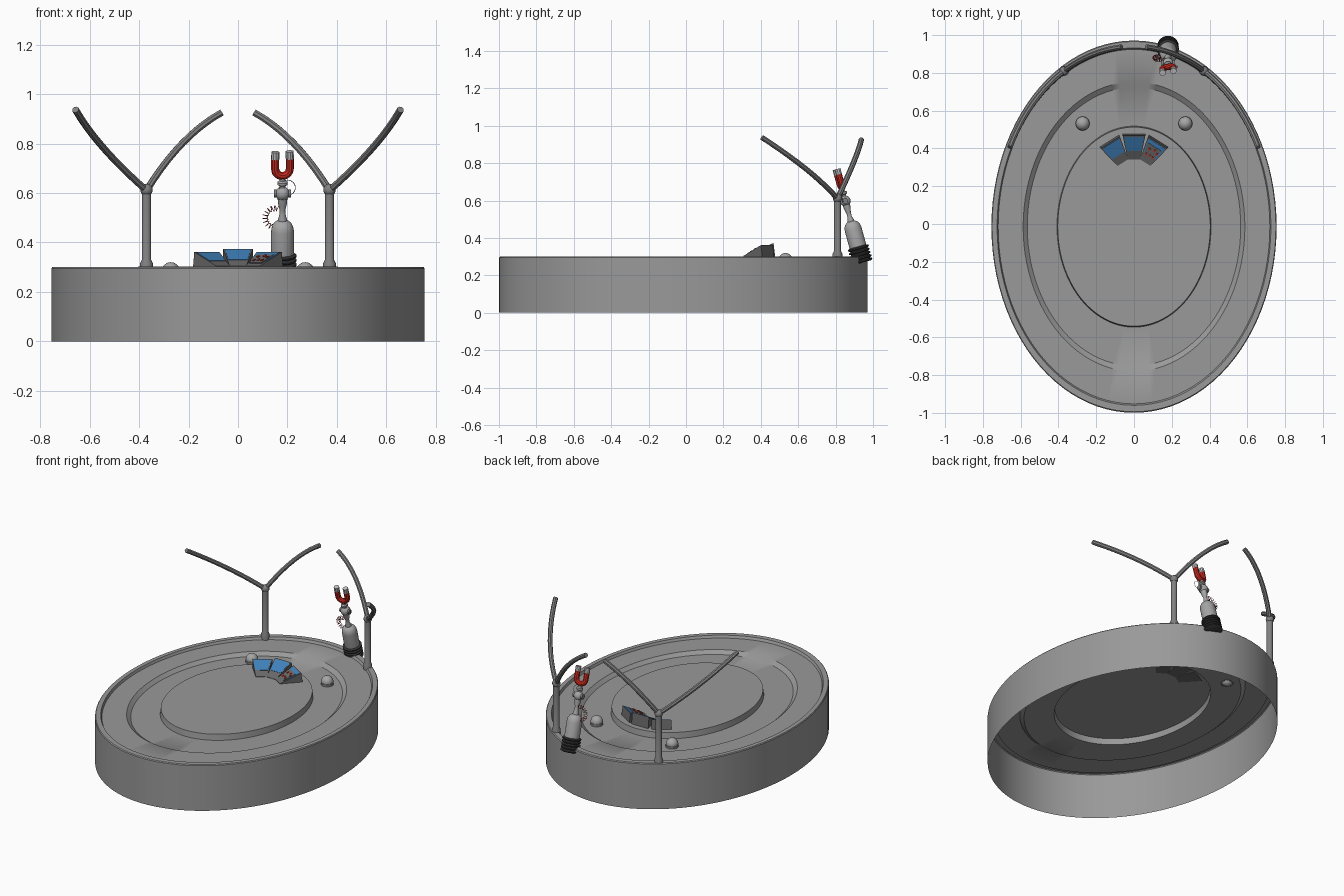
import bpy, bmesh, math
from mathutils import Matrix, Vector

if "Cube" in bpy.data.objects:
    bpy.data.objects.remove(bpy.data.objects["Cube"])

def mat(name, r, g, b):
    m = bpy.data.materials.new(name)
    m.diffuse_color = (r, g, b, 1)
    m.use_nodes = True
    m.node_tree.nodes["Principled BSDF"].inputs["Base Color"].default_value = m.diffuse_color
    return m

DECK = mat("deck grey", .32, .32, .32)
STRUT = mat("strut grey", .22, .22, .22)
METAL = mat("light metal", .38, .38, .38)
RUBBER = mat("black rubber", .035, .035, .035)
CONSOLE = mat("console grey", .14, .14, .14)
BLUE = mat("screen blue", .05, .22, .50)
RED = mat("magnet red", .65, .025, .015)
TIP = mat("pale tip", .55, .55, .55)
WIRE = mat("wire red", .38, .05, .05)

def add(name, me, m, mx=None):
    me.materials.clear()
    me.materials.append(m)
    if mx is not None:
        me.transform(mx)
    ob = bpy.data.objects.new(name, me)
    bpy.context.collection.objects.link(ob)
    return ob

def from_bm(name, bm, m, mx=None):
    me = bpy.data.meshes.new(name)
    bm.to_mesh(me)
    bm.free()
    return add(name, me, m, mx)

def lathe(name, prof, m, mx=None, n=24, sy=1.0):
    """Revolve (radius, z) points listed from the bottom up."""
    bm = bmesh.new()
    rings = [[bm.verts.new((r * math.cos(math.tau * j / n), sy * r * math.sin(math.tau * j / n), z))
              for j in range(n)] for r, z in prof]
    for a, b in zip(rings, rings[1:]):
        for j in range(n):
            k = (j + 1) % n
            bm.faces.new((a[j], a[k], b[k], b[j]))
    bmesh.ops.remove_doubles(bm, verts=bm.verts, dist=1e-5)
    return from_bm(name, bm, m, mx)

def tube(name, pts, r, m, mx=None, res=2, cyclic=False):
    cu = bpy.data.curves.new(name + "_path", 'CURVE')
    cu.dimensions = '3D'
    cu.bevel_depth, cu.bevel_resolution, cu.use_fill_caps = r, res, True
    sp = cu.splines.new('POLY')
    sp.points.add(len(pts) - 1)
    for p, q in zip(sp.points, pts):
        p.co = (*q, 1)
    sp.use_cyclic_u = cyclic
    tmp = bpy.data.objects.new("tmp", cu)
    bpy.context.collection.objects.link(tmp)
    dg = bpy.context.evaluated_depsgraph_get()
    me = bpy.data.meshes.new_from_object(tmp.evaluated_get(dg))
    bpy.data.objects.remove(tmp)
    return add(name, me, m, mx)

def prism(name, low, high, m, mx):
    bm = bmesh.new()
    a = [bm.verts.new(p) for p in low]
    b = [bm.verts.new(p) for p in high]
    bm.faces.new(a)
    bm.faces.new(b)
    for i in range(4):
        j = (i + 1) % 4
        bm.faces.new((a[i], a[j], b[j], b[i]))
    bmesh.ops.recalc_face_normals(bm, faces=bm.faces)
    return from_bm(name, bm, m, mx)

def ball(r, z, n=10):
    return [(r * math.cos(a), z + r * math.sin(a))
            for a in [math.pi * (i / n - .5) for i in range(n + 1)]]

T = Matrix.Translation
CY = -.014

# oval platform: open-bottomed shell with rim, recess and raised centre
lathe("platform", [(.755, 0), (.755, .295), (.751, .3), (.725, .3), (.719, .284), (.587, .284),
                   (.565, .264), (.408, .264), (.404, .302), (0, .302)],
      DECK, T((0, CY, 0)), 96, 1.305)

# pair of forked struts following the rim
def rim(t, z, s):
    return (s * .732 * math.sin(t), .955 * math.cos(t) + CY, z)

T0, N = .53, 10
for s, side in ((-1, "left"), (1, "right")):
    x, y, _ = rim(T0, 0, s)
    lathe(side + "_post", [(.026, .28), (.026, .315), (.019, .33), (.019, .6)], STRUT, T((x, y, 0)), 12)
    lathe(side + "_post_joint", ball(.025, .612), STRUT, T((x, y, 0)), 12)
    for t1, z1, bump, kind in ((1.115, .937, 0, "outer"), (.09, .925, .035, "inner")):
        pts = []
        for i in range(N + 1):
            u = i / N
            pts.append(rim(T0 + (t1 - T0) * u, .61 + (z1 - .61) * u + bump * 4 * u * (1 - u), s))
        tube(f"{side}_{kind}_branch", pts, .0145, STRUT)
    # small dome on the recessed ring
    lathe(side + "_dome", ball(.037, .283), METAL, T((s * .272, .532, 0)), 20)
    lathe(side + "_dome_base", [(.038, .262), (.038, .278), (.03, .282)], STRUT, T((s * .272, .532, 0)), 20)

# three-part console fanned around a pivot
def console(tag, angle, top):
    mx = T((0, .23, 0)) @ Matrix.Rotation(math.radians(angle), 4, 'Z')
    fl, fr, br, bl = (-.033, .112, .3), (.033, .112, .3), (.06, .247, .3), (-.06, .247, .3)
    z0 = .304
    prism(tag + "_console", [fl, fr, br, bl],
          [(-.033, .112, z0), (.033, .112, z0), (.06, .238, top), (-.06, .238, top)], CONSOLE, mx)
    nrm = Vector((0, -(top - z0), .126)).normalized()

    def at(u, v, h):
        return Vector((u * (.033 + .027 * v), .112 + .126 * v, z0 + (top - z0) * v)) + nrm * h

    def plate(name, u0, u1, v0, v1, h, m):
        q = ((u0, v0), (u1, v0), (u1, v1), (u0, v1))
        prism(name, [at(u, v, -.001) for u, v in q], [at(u, v, h) for u, v in q], m, mx)
    plate(tag + "_screen", -.9, .9, .36, .95, .002, BLUE)
    return plate

console("centre", 0, .373)
console("left", 32, .361)
plate = console("right", -32, .361)
plate("button_panel", -.8, .75, .2, .78, .004, CONSOLE)
for i, (u, v) in enumerate([(-.55, .3), (-.1, .32), (.35, .3), (-.5, .55), (.05, .6), (.45, .52)]):
    plate(f"button_{i}", u, u + .2, v, v + .09, .008, RED)

# leaning magnet arm
A = T((.18, .943, .268)) @ Matrix.Rotation(math.radians(15.5), 4, 'X')
ribs = [(0, 0)]
for i in range(5):
    z = i * .018
    ribs += [(.047, z), (.057, z + .005), (.057, z + .011), (.047, z + .017)]
lathe("arm_bellows", ribs + [(0, .09)], RUBBER, A)
lathe("arm_body", [(.046, .085), (.046, .185), (.043, .203), (.035, .218), (.022, .228), (0, .231)], METAL, A)
lathe("forearm", [(.018, .222), (.018, .235), (.012, .255), (.012, .275), (.018, .3), (.02, .325)], METAL, A, 16)
lathe("elbow", ball(.029, .342), METAL, A, 20)
lathe("elbow_pin", [(0, -.034), (.016, -.034), (.016, .034), (0, .034)], STRUT,
      A @ T((0, 0, .342)) @ Matrix.Rotation(math.pi / 2, 4, 'Y'), 16)
lathe("wrist", [(.012, .36), (.012, .375), (.021, .38), (.021, .39), (.012, .396), (.012, .41)], METAL, A, 16)

# horseshoe magnet with pale tips
M = A @ T((0, 0, .446)) @ Matrix.Rotation(math.radians(10), 4, 'Z')
arc = [(.03 * math.cos(a), 0, .03 * math.sin(a)) for a in [math.pi * (1 + i / 12) for i in range(13)]]
tube("magnet", [(-.03, 0, .042)] + arc + [(.03, 0, .042)], .0165, RED, M, 3)
for s, side in ((-1, "left"), (1, "right")):
    tube(side + "_magnet_tip", [(s * .03, 0, .041), (s * .029, 0, .072)], .0167, TIP, M, 3)

# coiled wire looping out beside the forearm, and a thin wire ring
coil = []
for i in range(121):
    u = i / 120
    a = math.radians(70 + 190 * u)
    w = math.tau * 10 * u
    r = .04 + .011 * math.cos(w)
    coil.append((-.03 + r * math.cos(a), .011 * math.sin(w), .24 + r * math.sin(a)))
tube("coiled_wire", coil, .0016, WIRE, A, 0)
ring = [(.02 + .032 * math.cos(a), -.012, .37 + .032 * math.sin(a))
        for a in [math.tau * i / 24 for i in range(24)]]
tube("wire_ring", ring, .0015, TIP, A, 0, True)

# smooth the round parts, keeping hard edges
for ob in bpy.data.objects:
    ob.select_set(True)
    bpy.context.view_layer.objects.active = ob
bpy.ops.object.shade_smooth_by_angle(angle=math.radians(35))
